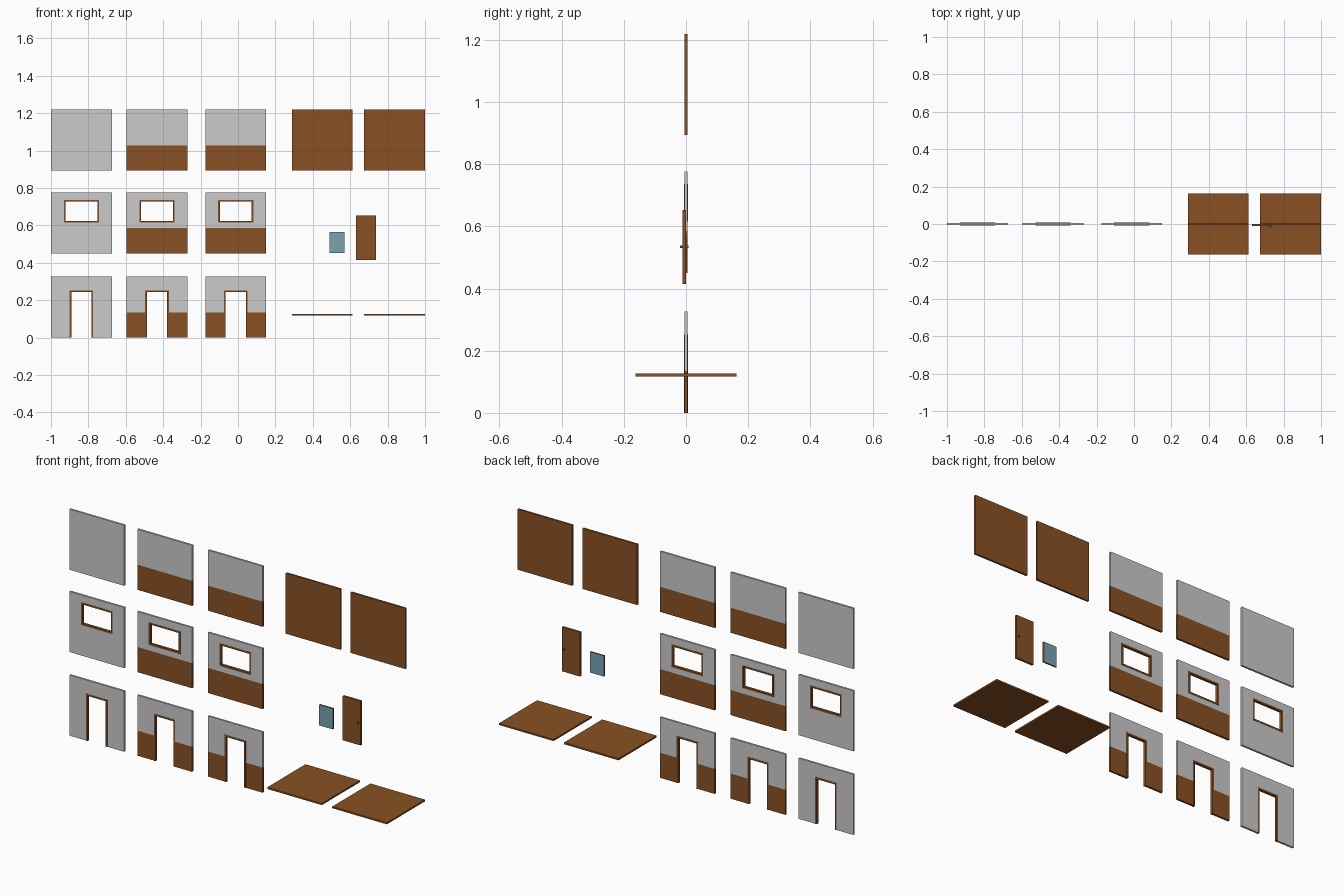
import bpy, bmesh

if "Cube" in bpy.data.objects:
    bpy.data.objects.remove(bpy.data.objects["Cube"])


def material(name, rgb):
    m = bpy.data.materials.new(name)
    m.diffuse_color = (*rgb, 1)
    m.use_nodes = True
    m.node_tree.nodes["Principled BSDF"].inputs["Base Color"].default_value = m.diffuse_color
    return m


GREY = material("wall grey", (0.60, 0.60, 0.60))
WOOD = material("wood brown", (0.25, 0.082, 0.017))
GLASS = material("glass blue", (0.19, 0.36, 0.45))


def slab(name, xs, zs, y0, y1, mats, hole=None, rule=None):
    """Upright slab on an x/z grid; 'hole' is the empty cell, 'rule' picks the material of a face."""
    bm = bmesh.new()
    nx, nz = len(xs) - 1, len(zs) - 1

    def solid(i, k):
        return 0 <= i < nx and 0 <= k < nz and not (hole and hole(i, k))

    def quad(*pts):
        bm.faces.new([bm.verts.new(p) for p in pts])

    for i in range(nx):
        for k in range(nz):
            if not solid(i, k):
                continue
            a, b, c, d = xs[i], xs[i + 1], zs[k], zs[k + 1]
            quad((a, y0, c), (b, y0, c), (b, y0, d), (a, y0, d))
            quad((b, y1, c), (a, y1, c), (a, y1, d), (b, y1, d))
            if not solid(i - 1, k):
                quad((a, y1, c), (a, y0, c), (a, y0, d), (a, y1, d))
            if not solid(i + 1, k):
                quad((b, y0, c), (b, y1, c), (b, y1, d), (b, y0, d))
            if not solid(i, k - 1):
                quad((a, y1, c), (b, y1, c), (b, y0, c), (a, y0, c))
            if not solid(i, k + 1):
                quad((a, y0, d), (b, y0, d), (b, y1, d), (a, y1, d))
    bmesh.ops.remove_doubles(bm, verts=bm.verts, dist=1e-5)
    bmesh.ops.recalc_face_normals(bm, faces=bm.faces)
    if rule:
        for f in bm.faces:
            f.material_index = rule(f)
    me = bpy.data.meshes.new(name)
    bm.to_mesh(me)
    bm.free()
    for m in mats:
        me.materials.append(m)
    ob = bpy.data.objects.new(name, me)
    bpy.context.collection.objects.link(ob)
    return ob


S = 0.326          # panel size
T = 0.0055         # half wall thickness
F = 0.007          # half frame depth
W = 0.009          # frame width
DADO = 0.135       # height of the wooden lower wall
ROWS = {"door": 0.0, "window": 0.450, "plain": 0.893}

# Wall kit: three columns of door, window and plain walls
for col, (x0, dado) in enumerate([(-1.0, False), (-0.596, True), (-0.175, True)]):
    cx = x0 + S / 2
    for kind, z0 in ROWS.items():
        xs, zs, hole = [x0, x0 + S], [z0, z0 + DADO, z0 + S], None
        if kind == "door":
            o = (cx - 0.063, cx + 0.063)
            xs = [x0, *o, x0 + S]
            zs = [z0, z0 + DADO, 0.252, z0 + S]
            hole = lambda i, k: i == 1 and k < 2
            slab(f"door_frame_{col}", [o[0], o[0] + W, o[1] - W, o[1]], [0, 0.252 - W, 0.252],
                 -F, F, [WOOD], lambda i, k: i == 1 and k == 0)
        elif kind == "window":
            o = (cx - 0.094, cx + 0.094)
            xs = [x0, *o, x0 + S]
            zs = [z0, z0 + DADO, 0.615, 0.736, z0 + S]
            hole = lambda i, k: i == 1 and k == 2
            slab(f"window_frame_{col}", [o[0], o[0] + W, o[1] - W, o[1]],
                 [0.615, 0.615 + W, 0.736 - W, 0.736],
                 -F, F, [WOOD], lambda i, k: i == 1 and k == 1)
        # lower part is wood, upper part grey
        rule = (lambda f, h=z0 + DADO: int(f.calc_center_median().z < h)) if dado else None
        slab(f"{kind}_wall_{col}", xs, zs, -T, T, [GREY, WOOD], hole, rule)

# Wooden wall panels and floor boards
for n, (a, b) in enumerate([(0.288, 0.613), (0.675, 1.0)]):
    slab(f"wood_panel_{n}", [a, b], [0.893, 0.893 + S], -T, T, [WOOD])
    slab(f"floor_{n}", [a, b], [0.117, 0.126], -0.1625, 0.1625, [WOOD])

# Loose window pane with wooden edges
slab("window_pane", [0.488, 0.569], [0.453, 0.565], -0.006, 0.002, [GLASS, WOOD],
     rule=lambda f: int(abs(f.normal.y) < 0.5))

# Loose door with a small knob on each side
slab("door", [0.632, 0.739], [0.414, 0.652], -0.012, 0.0, [WOOD])
for side, (a, b) in {"front": (-0.020, -0.012), "back": (0.0, 0.008)}.items():
    slab(f"door_knob_{side}", [0.722, 0.730], [0.531, 0.539], a, b, [WOOD])
